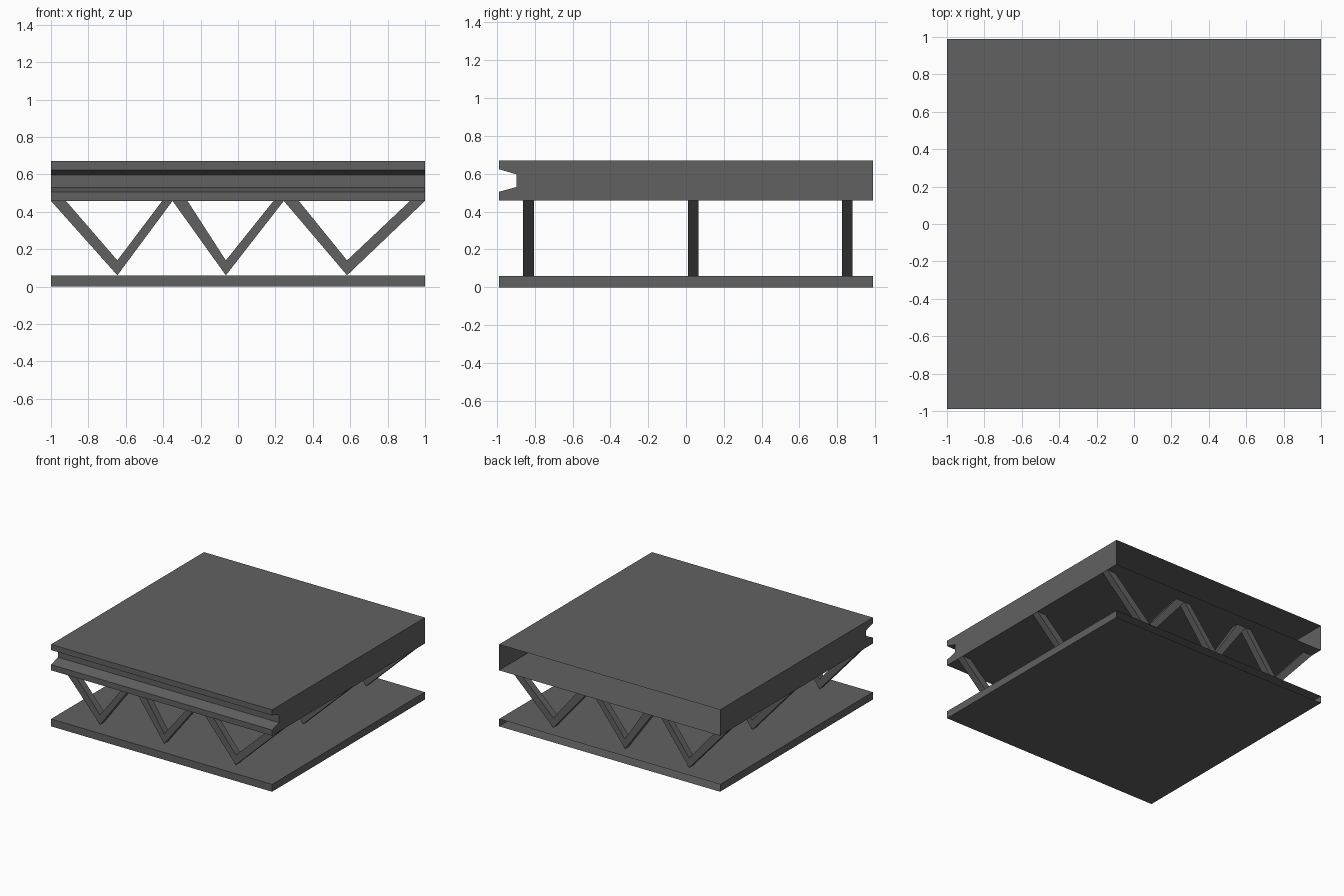
import bpy, bmesh

if "Cube" in bpy.data.objects:
    bpy.data.objects.remove(bpy.data.objects["Cube"])

grey = bpy.data.materials.new("dark grey")
grey.diffuse_color = (0.12, 0.12, 0.12, 1)
grey.use_nodes = True
grey.node_tree.nodes["Principled BSDF"].inputs["Base Color"].default_value = grey.diffuse_color


def extrude(name, profile, to3d, a, b, skip=()):
    """Extrude a 2D profile from a to b; skip lists side faces left open."""
    bm = bmesh.new()
    ends = [[bm.verts.new(to3d(u, v, t)) for u, v in profile] for t in (a, b)]
    n = len(profile)
    bm.faces.new(ends[0][::-1])
    bm.faces.new(ends[1])
    for i in range(n):
        if i not in skip:
            j = (i + 1) % n
            bm.faces.new((ends[0][i], ends[0][j], ends[1][j], ends[1][i]))
    bmesh.ops.recalc_face_normals(bm, faces=bm.faces)
    mesh = bpy.data.meshes.new(name)
    bm.to_mesh(mesh)
    bm.free()
    mesh.materials.append(grey)
    ob = bpy.data.objects.new(name, mesh)
    bpy.context.collection.objects.link(ob)
    return ob


def along_x(y, z, t):
    return (t, y, z)


def along_y(x, z, t):
    return (x, t, z)


Y = 0.988
# Bottom slab, open at the back
extrude("bottom_slab", [(-Y, 0), (Y, 0), (Y, 0.06), (-Y, 0.06)], along_x, -1, 1, skip=(1,))

# Top slab with a tapered groove along the front, open at the back
extrude("top_slab", [(-Y, 0.458), (Y, 0.458), (Y, 0.67), (-Y, 0.67), (-Y, 0.624),
                     (-0.897, 0.597), (-0.897, 0.53), (-Y, 0.505)], along_x, -1, 1, skip=(1,))

# Three rows of V-shaped lattice bars between the slabs
vees = [(-1.0, -0.645, -0.35), (-0.35, -0.065, 0.245), (0.245, 0.583, 1.0)]
insets = [(0.08, 0.055), (0.08, 0.055), (0.08, 0.08)]
for r, y in enumerate((-0.833, 0.038, 0.853)):
    for k, ((l, m, rt), (dl, dr)) in enumerate(zip(vees, insets)):
        profile = [(l, 0.458), (m, 0.06), (rt, 0.458), (rt - dr, 0.458), (m, 0.14), (l + dl, 0.458)]
        extrude(f"lattice_bar_{r}_{k}", profile, along_y, y - 0.028, y + 0.028)
